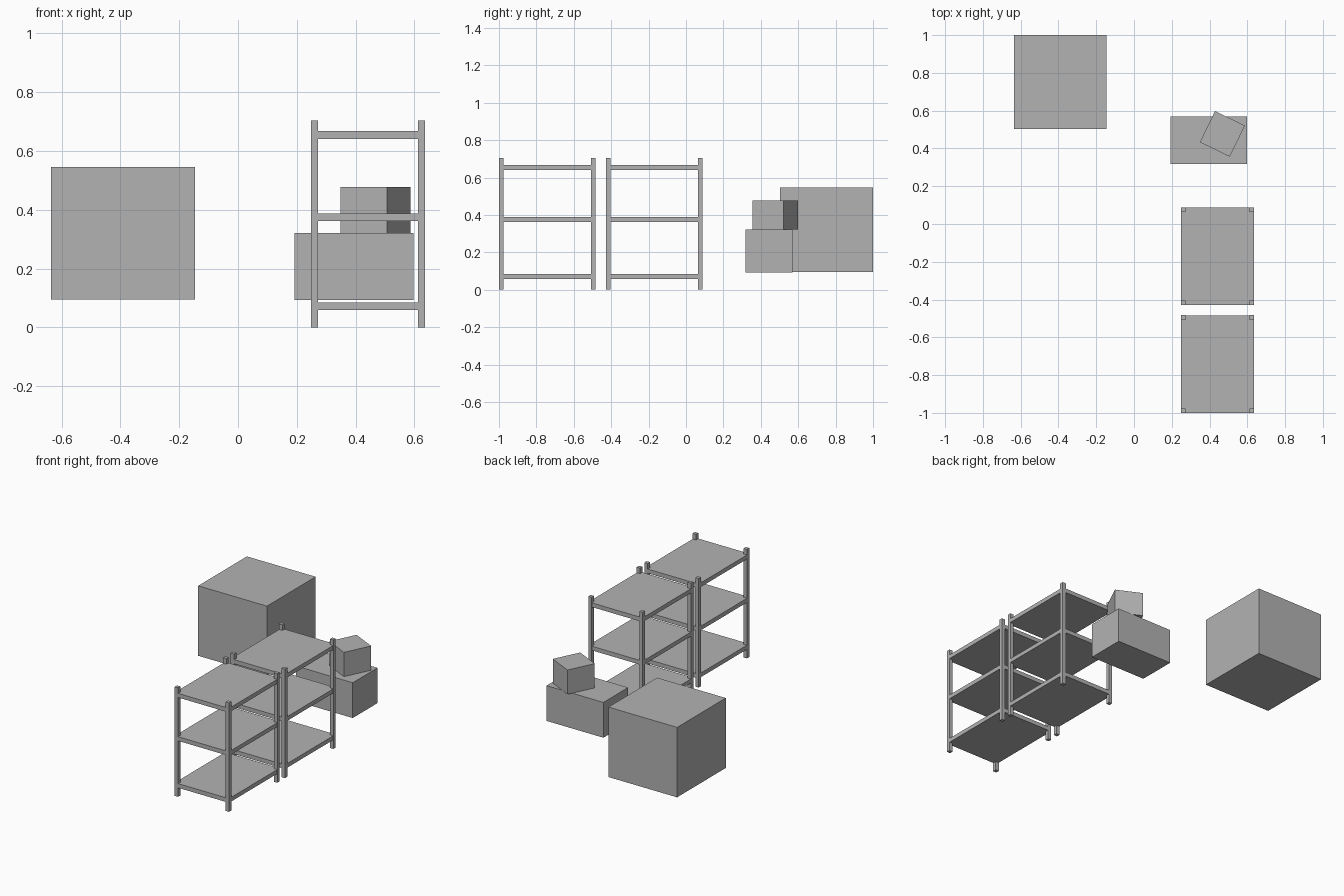
import bpy
import bmesh
from math import radians
from mathutils import Matrix, Vector

if "Cube" in bpy.data.objects:
    bpy.data.objects.remove(bpy.data.objects["Cube"])

# Mid grey shared by every part
grey = bpy.data.materials.new("grey")
grey.diffuse_color = (0.45, 0.45, 0.45, 1)
grey.use_nodes = True
grey.node_tree.nodes["Principled BSDF"].inputs["Base Color"].default_value = grey.diffuse_color


def add_box(bm, lo, hi):
    lo, hi = Vector(lo), Vector(hi)
    m = Matrix.Translation((lo + hi) / 2) @ Matrix.Diagonal((*(hi - lo), 1))
    bmesh.ops.create_cube(bm, size=1, matrix=m)


def finish(name, bm, loc=(0, 0, 0), rot=0):
    mesh = bpy.data.meshes.new(name)
    bm.to_mesh(mesh)
    bm.free()
    mesh.materials.append(grey)
    ob = bpy.data.objects.new(name, mesh)
    ob.location = loc
    ob.rotation_euler.z = radians(rot)
    bpy.context.collection.objects.link(ob)


def crate(name, centre, size, rot=0):
    bm = bmesh.new()
    h = Vector(size) / 2
    add_box(bm, -h, h)
    finish(name, bm, centre, rot)


# Shelf rack dimensions
W, D, H, POST, INSET = 0.388, 0.517, 0.704, 0.024, 0.0005


def shelf_rack(name, x, y):
    # Four corner posts
    bm = bmesh.new()
    for px in (0, W - POST):
        for py in (0, D - POST):
            add_box(bm, (px, py, 0), (px + POST, py + POST, H))
    finish(name + "_posts", bm, (x, y, 0))
    # Three boards, all but flush with the posts
    bm = bmesh.new()
    for z in (0.058, 0.361, 0.641):
        add_box(bm, (INSET, INSET, z), (W - INSET, D - INSET, z + 0.027))
    finish(name + "_boards", bm, (x, y, 0))


shelf_rack("front_rack", 0.248, -1.0)
shelf_rack("back_rack", 0.248, -0.429)

# Boxes
crate("large_box", (-0.391, 0.7515, 0.320), (0.491, 0.497, 0.452))
crate("medium_box", (0.395, 0.443, 0.207), (0.406, 0.252, 0.228))
crate("small_box", (0.468, 0.477, 0.3995), (0.176, 0.183, 0.157), -26)
